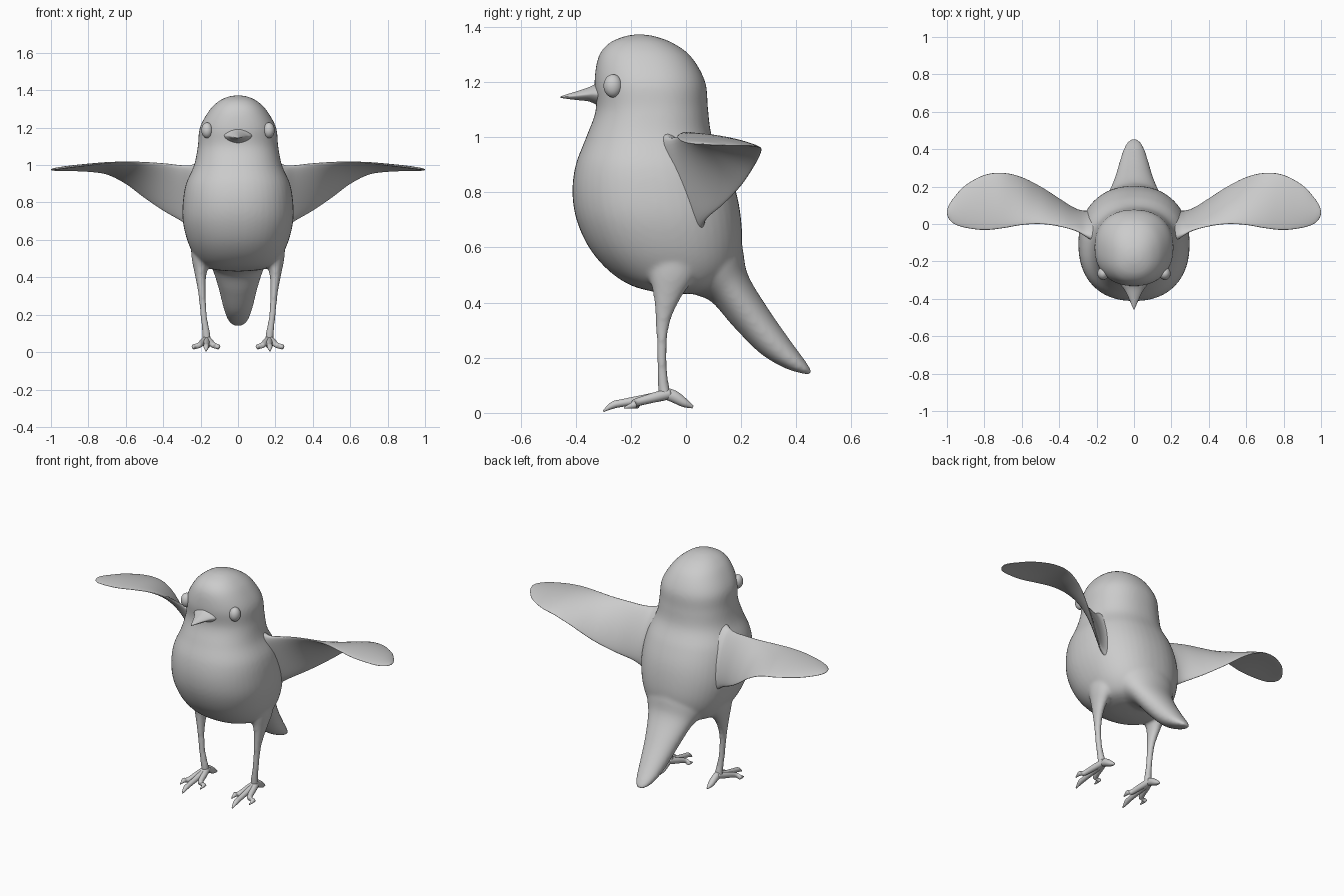
import bpy, bmesh, math
from mathutils import Vector

grey = bpy.data.materials.new("plain grey")
grey.diffuse_color = (0.6, 0.6, 0.6, 1)


def spline(rows, steps):
    """Catmull-Rom interpolation through rows of numbers."""
    out = []
    for i in range(len(rows) - 1):
        a, b, c, d = (rows[min(max(i + k, 0), len(rows) - 1)] for k in (-1, 0, 1, 2))
        for s in range(steps):
            t = s / steps
            out.append([0.5 * (2 * q + (r - p) * t + (2 * p - 5 * q + 4 * r - w) * t * t
                               + (3 * q - p - 3 * r + w) * t ** 3)
                        for p, q, r, w in zip(a, b, c, d)])
    return out + [list(rows[-1])]


def loft(bm, rows, steps=5, sides=32, power=2.0, camber=0.0, mirror=1):
    """Skin rounded sections; each row holds centre, half-axis u, half-axis v."""
    rings = []
    for r in spline([tuple(x) for x in rows], steps):
        c, u, v = Vector(r[0:3]), Vector(r[3:6]), Vector(r[6:9])
        ring = []
        for k in range(sides):
            a = 2 * math.pi * k / sides
            ca, sa = math.cos(a), math.sin(a)
            pu = math.copysign(abs(ca) ** (2 / power), ca)
            pv = math.copysign(abs(sa) ** (2 / power), sa)
            p = c + u * pu + v * pv
            if camber:
                p += v.normalized() * camber * u.length * (1 - pu * pu)
            ring.append(bm.verts.new((p.x * mirror, p.y, p.z)))
        rings.append(ring)
    for a, b in zip(rings, rings[1:]):
        for k in range(sides):
            j = (k + 1) % sides
            bm.faces.new((a[k], a[j], b[j], b[k]))
    bm.faces.new(rings[0][::-1])
    bm.faces.new(rings[-1])


def finish(name, bm):
    bmesh.ops.recalc_face_normals(bm, faces=bm.faces)
    me = bpy.data.meshes.new(name)
    bm.to_mesh(me)
    bm.free()
    me.materials.append(grey)
    for p in me.polygons:
        p.use_smooth = True
    ob = bpy.data.objects.new(name, me)
    bpy.context.collection.objects.link(ob)
    return ob


def tube(bm, path, m=1):
    """Tube along rows of x, y, z, sideways radius, depth radius (across direction of travel)."""
    rows = []
    for i, (x, y, z, rs, rd) in enumerate(path):
        a = Vector(path[max(i - 1, 0)][:3])
        b = Vector(path[min(i + 1, len(path) - 1)][:3])
        d = (b - a).normalized()
        side = (Vector((1, 0, 0)) - d * d.x).normalized()
        rows.append((x, y, z, *(side * rs), *(d.cross(side) * rd)))
    loft(bm, rows, sides=20, mirror=m)


# Body and head: z, front y, back y, half width
skin = bmesh.new()
profile = [(1.373, -0.18, -0.16, 0.01), (1.365, -0.225, -0.11, 0.055),
           (1.34, -0.28, -0.045, 0.105), (1.29, -0.318, 0.02, 0.155), (1.2, -0.332, 0.07, 0.204),
           (1.1, -0.327, 0.08, 0.215), (1.0, -0.362, 0.095, 0.235), (0.9, -0.4, 0.145, 0.278),
           (0.8, -0.412, 0.182, 0.295), (0.7, -0.397, 0.2, 0.295), (0.6, -0.352, 0.203, 0.272),
           (0.52, -0.285, 0.185, 0.236), (0.465, -0.205, 0.14, 0.19), (0.44, -0.12, 0.08, 0.12),
           (0.432, -0.05, 0.02, 0.03)]
loft(skin, [(0, (f + b) / 2, z, w, 0, 0, 0, (b - f) / 2, 0) for z, f, b, w in profile],
     sides=48, power=2.25)

# Tail: upper edge y z, lower edge y z, half width
tail = [(0.17, 0.74, -0.05, 0.58, 0.2), (0.205, 0.6, 0.0, 0.45, 0.18), (0.225, 0.5, 0.09, 0.405, 0.14),
        (0.3, 0.375, 0.17, 0.315, 0.105), (0.38, 0.26, 0.27, 0.215, 0.078),
        (0.435, 0.185, 0.36, 0.162, 0.055), (0.456, 0.15, 0.425, 0.142, 0.03),
        (0.456, 0.143, 0.445, 0.139, 0.01)]
loft(skin, [(0, (a + c) / 2, (b + d) / 2, w, 0, 0, 0, (a - c) / 2, (b - d) / 2)
            for a, b, c, d, w in tail])

# Legs blend into the body
leg = [(0.17, -0.05, 0.58, 0.085, 0.11), (0.195, -0.055, 0.5, 0.055, 0.085),
       (0.2, -0.07, 0.42, 0.032, 0.05), (0.193, -0.085, 0.32, 0.021, 0.025),
       (0.184, -0.088, 0.2, 0.018, 0.018), (0.17, -0.082, 0.1, 0.022, 0.021),
       (0.167, -0.075, 0.06, 0.025, 0.025)]
for m in (1, -1):
    tube(skin, leg, m)
body = finish("body", skin)
remesh = body.modifiers.new("blend", 'REMESH')
remesh.mode = 'VOXEL'
remesh.voxel_size = 0.009
remesh.use_smooth_shade = True
smooth = body.modifiers.new("soften", 'SMOOTH')
smooth.factor = 0.5
smooth.iterations = 10

# Feet: three front toes and one back toe each
for label, m in (("left", 1), ("right", -1)):
    bm = bmesh.new()
    for tip_x, tip_y, tip_z in ((0.107, -0.215, 0.018), (0.17, -0.3, 0.006), (0.235, -0.225, 0.018)):
        mid = 0.167 + (tip_x - 0.167) * 0.6
        tube(bm, [(0.167, -0.06, 0.07, 0.02, 0.02), (0.167 + (mid - 0.167) * 0.45, -0.115, 0.056, 0.018, 0.018),
                  (mid, tip_y * 0.55 - 0.06, 0.037, 0.015, 0.014),
                  (tip_x, tip_y + 0.035, 0.028, 0.014, 0.013),
                  (tip_x, tip_y, tip_z, 0.003, 0.003)], m)
    tube(bm, [(0.167, -0.09, 0.075, 0.018, 0.02), (0.167, -0.045, 0.06, 0.02, 0.022),
              (0.165, -0.005, 0.036, 0.017, 0.016), (0.163, 0.025, 0.021, 0.005, 0.005)], m)
    finish(label + "_foot", bm)

    # Wings: x, leading edge y z, trailing edge y z, half thickness
    bm = bmesh.new()
    wing = [(0.19, -0.09, 1.03, 0.05, 0.62, 0.075), (0.25, -0.065, 1.0, 0.055, 0.665, 0.042),
            (0.31, -0.035, 1.0, 0.075, 0.705, 0.025), (0.4, -0.012, 1.01, 0.135, 0.757, 0.017),
            (0.5, 0.0, 1.016, 0.2, 0.825, 0.014), (0.6, -0.005, 1.018, 0.25, 0.9, 0.012),
            (0.7, -0.022, 1.012, 0.273, 0.95, 0.01), (0.8, -0.032, 1.0, 0.262, 0.965, 0.009),
            (0.9, -0.02, 0.988, 0.208, 0.969, 0.008), (0.96, 0.0, 0.98, 0.145, 0.97, 0.007),
            (0.99, 0.028, 0.976, 0.1, 0.972, 0.005), (1.0, 0.055, 0.975, 0.068, 0.974, 0.002)]
    rows = []
    for x, ly, lz, ty, tz, h in wing:
        u = Vector((0, (ty - ly) / 2, (tz - lz) / 2))
        v = Vector((0, -u.z, u.y)).normalized() * h
        rows.append((x, (ly + ty) / 2, (lz + tz) / 2, *u, *v))
    loft(bm, rows, sides=36, camber=0.08, mirror=m)
    finish(label + "_wing", bm)

    # Eyes
    bm = bmesh.new()
    bmesh.ops.create_uvsphere(bm, u_segments=24, v_segments=16, radius=1)
    for v in bm.verts:
        v.co = (m * (0.165 + v.co.x * 0.031), -0.265 + v.co.y * 0.034, 1.186 + v.co.z * 0.042)
    finish(label + "_eye", bm)

# Beak: y, top z, bottom z, half width
bm = bmesh.new()
beak = [(-0.3, 1.21, 1.105, 0.085), (-0.33, 1.192, 1.12, 0.068), (-0.355, 1.18, 1.13, 0.049),
        (-0.4, 1.165, 1.135, 0.027), (-0.44, 1.153, 1.14, 0.01), (-0.456, 1.147, 1.143, 0.002)]
loft(bm, [(0, y, (t + b) / 2, w, 0, 0, 0, 0, (t - b) / 2) for y, t, b, w in beak],
     power=1.6)
finish("beak", bm)
